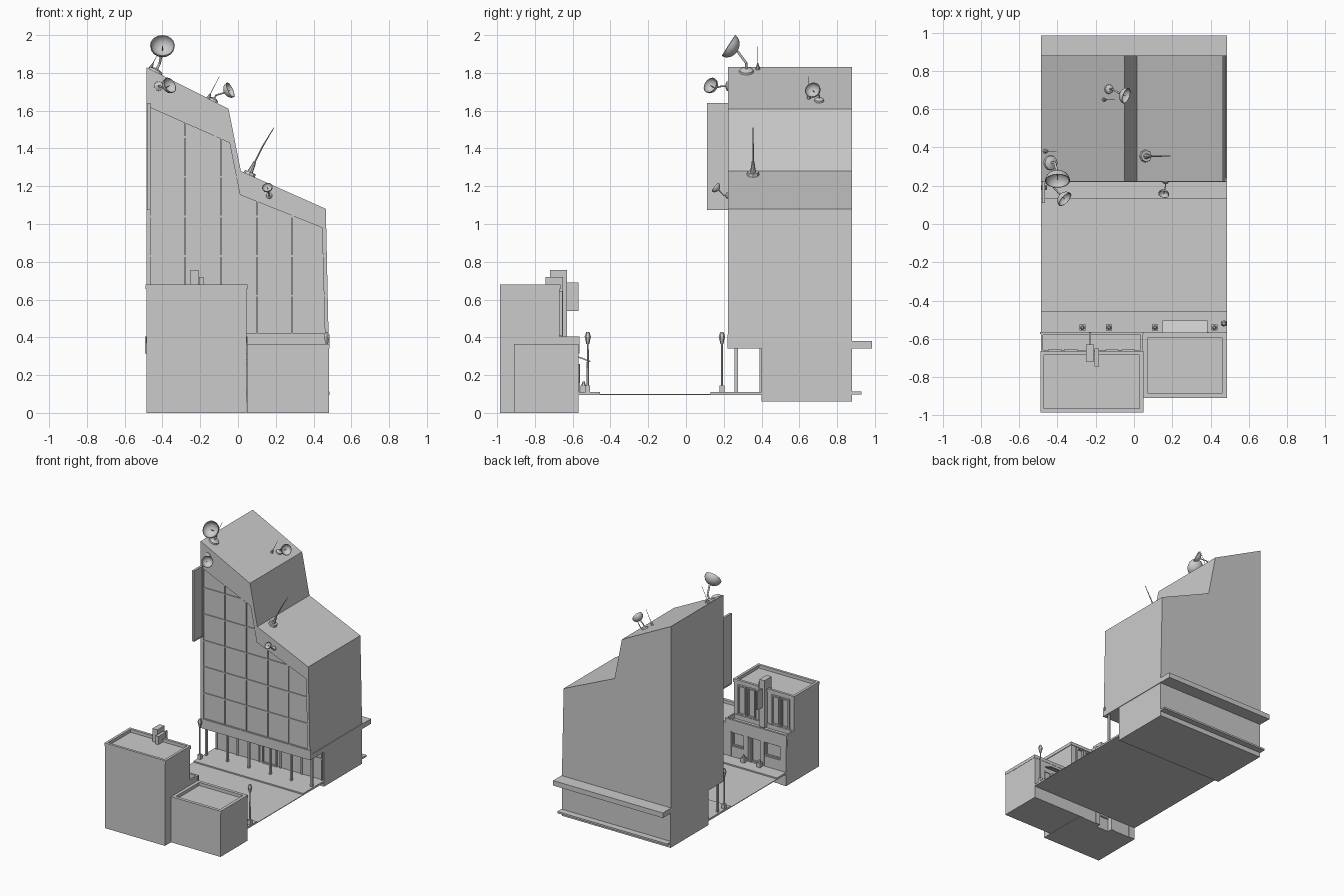
import bpy, bmesh, math
from mathutils import Vector, Matrix

if "Cube" in bpy.data.objects:
    bpy.data.objects.remove(bpy.data.objects["Cube"])


def finish(name, bm, smooth=False):
    bmesh.ops.recalc_face_normals(bm, faces=bm.faces)
    me = bpy.data.meshes.new(name)
    bm.to_mesh(me)
    bm.free()
    for p in me.polygons:
        p.use_smooth = smooth
    ob = bpy.data.objects.new(name, me)
    bpy.context.collection.objects.link(ob)
    return ob


def boxes(name, *bs):
    """One object made of boxes (x0, x1, y0, y1, z0, z1)."""
    bm = bmesh.new()
    for x0, x1, y0, y1, z0, z1 in bs:
        m = Matrix.LocRotScale(Vector(((x0 + x1) / 2, (y0 + y1) / 2, (z0 + z1) / 2)), None,
                               Vector((x1 - x0, y1 - y0, z1 - z0)))
        bmesh.ops.create_cube(bm, size=1, matrix=m)
    return finish(name, bm)


def ring(x0, x1, y0, y1, z0, z1, t):
    """Four boxes forming a rectangular parapet."""
    return [(x0, x1, y0, y0 + t, z0, z1), (x0, x1, y1 - t, y1, z0, z1),
            (x0, x0 + t, y0 + t, y1 - t, z0, z1), (x1 - t, x1, y0 + t, y1 - t, z0, z1)]


def frame(x0, x1, z0, z1, y0, y1, t):
    """Four boxes forming an upright frame."""
    return [(x0, x1, y0, y1, z0, z0 + t), (x0, x1, y0, y1, z1 - t, z1),
            (x0, x0 + t, y0, y1, z0 + t, z1 - t), (x1 - t, x1, y0, y1, z0 + t, z1 - t)]


def prism(name, pts, y0, y1):
    bm = bmesh.new()
    f = bm.faces.new([bm.verts.new((x, y0, z)) for x, z in pts])
    new = bmesh.ops.extrude_face_region(bm, geom=[f])["geom"]
    bmesh.ops.translate(bm, vec=(0, y1 - y0, 0),
                        verts=[v for v in new if isinstance(v, bmesh.types.BMVert)])
    if f.is_valid is False or len(bm.faces) < len(pts) + 2:
        bm.faces.new([v for v in bm.verts if abs(v.co.y - y0) < 1e-6])
    return finish(name, bm)


def rods(name, *rs, seg=8):
    """Tapered rods (start, end, radius0, radius1)."""
    bm = bmesh.new()
    for a, b, r0, r1 in rs:
        a, b = Vector(a), Vector(b)
        d = b - a
        m = Matrix.Translation((a + b) / 2) @ d.to_track_quat('Z', 'Y').to_matrix().to_4x4()
        bmesh.ops.create_cone(bm, cap_ends=True, segments=seg, radius1=r0, radius2=r1,
                              depth=d.length, matrix=m)
    return finish(name, bm)


def lerp(a, pts):
    for (a0, b0), (a1, b1) in zip(pts, pts[1:]):
        if a0 <= a <= a1:
            return b0 + (b1 - b0) * (a - a0) / (a1 - a0)
    return pts[-1][1]


def dish(name, base, normal, rim, aim, r):
    """Bowl with thickness, feed rod, stalk and round foot."""
    base, n, rim, aim = Vector(base), Vector(normal).normalized(), Vector(rim), Vector(aim).normalized()
    depth, seg = 0.85 * r, 16
    m = Matrix.Translation(rim) @ aim.to_track_quat('Z', 'Y').to_matrix().to_4x4()
    bm = bmesh.new()
    prof = [(k * math.sin(a), -k * 0.85 * math.cos(a)) for k, angs in ((r, range(0, 91, 18)), (r * .93, range(90, -1, -18)))
            for a in map(math.radians, angs)]
    vs = [bm.verts.new((max(x, 1e-5), 0, z)) for x, z in prof]
    es = [bm.edges.new(p) for p in zip(vs, vs[1:])]
    bmesh.ops.spin(bm, geom=vs + es, cent=(0, 0, 0), axis=(0, 0, 1), angle=2 * math.pi,
                   steps=seg, use_merge=True)
    bmesh.ops.remove_doubles(bm, verts=bm.verts, dist=1e-4)
    bm.transform(m)
    ob = finish(name + "_bowl", bm, True)
    bpy.context.view_layer.objects.active = ob
    ob.select_set(True)
    bpy.ops.object.shade_smooth_by_angle(angle=math.radians(40))
    ob.select_set(False)
    apex = rim - aim * depth
    elbow = base + n * r * 0.7
    rods(name + "_mount", (base - n * .012, base + n * .006, r * .62, r * .55),
         (base + n * .006, base + n * .014, r * .55, r * .2), (base, elbow, r * .1, r * .1),
         (elbow, apex, r * .1, r * .1), (apex + aim * .004, rim - aim * r * .1, r * .04, r * .04), seg=12)


# tower: stepped, sloping body with a framed glass front
outer = [(-.485, .38), (-.485, 1.83), (-.05, 1.61), (.015, 1.28), (.465, 1.08), (.48, .38)]
inner = [(-.462, .42), (-.462, 1.615), (-.045, 1.43), (.01, 1.155), (.445, .98), (.46, .42)]
prism("tower_body", outer, .232, .88)
bm = bmesh.new()
loops = [[bm.verts.new((x, y, z)) for x, z in pts] for pts, y in
         ((outer, .232), (outer, .222), (inner, .222), (inner, .232))]
for a, b in zip(loops, loops[1:]):
    for i in range(6):
        j = (i + 1) % 6
        bm.faces.new((a[i], a[j], b[j], b[i]))
finish("tower_front_frame", bm)
cols = [-.465, -.28, -.09, .1, .285, .465]
bars = [(x - .005, x + .005, .224, .234, .42, lerp(x, inner[1:5])) for x in cols[1:5]]
right = [(z, x) for x, z in reversed(inner[1:])]
for z in (.62, .83, 1.04, 1.25, 1.46):
    xr = min(lerp(z, right), .455)
    bars.append((-.462, xr, .225, .234, z - .005, z + .005))
boxes("tower_mullions", *bars)

# tower ground floor, slab and entrance columns
boxes("tower_ground_floor", (-.48, .48, .40, .88, .06, .34))
boxes("tower_canopy_slab", (-.485, .485, .225, .985, .34, .38))
boxes("tower_fascia", (-.485, .485, .22, .24, .34, .415))
boxes("tower_columns", *[(x - .008, x + .008, .258, .275, .11, .34) for x in cols])
lobby = [(x - .006, x + .006, .39, .402, .11, .34) for x in cols]
boxes("lobby_window_frames", *lobby, (-.47, .47, .392, .402, .27, .282),
      *frame(-.06, .07, .11, .27, .388, .402, .01))

# blade sign on the tower corner
boxes("tower_blade_sign", (-.478, -.468, .11, .224, 1.075, 1.64))
for x0, x1 in ((-.482, -.478), (-.468, -.464)):
    boxes("blade_sign_edge", *[(x0, x1, y, y + .008, 1.075, 1.64) for y in (.11, .214)],
          (x0, x1, .118, .214, 1.075, 1.083), (x0, x1, .118, .214, 1.632, 1.64))

# street
boxes("road", (-.485, .485, -.57, .40, .095, .10))
boxes("pavements", (-.485, .485, -.57, -.455, .098, .11), (-.485, .485, .13, .40, .098, .11),
      (-.485, .485, .88, .93, .098, .112))

# rooftop dishes and aerials
slope = (.45, 0, .89)
dish("large_dish", (-.435, .32, 1.81), slope, (-.40, .225, 1.945), (.02, -.84, .54), .066)
dish("wall_dish", (-.42, .222, 1.73), (0, -1, 0), (-.36, .128, 1.735), (.65, -.6, .4), .044)
dish("roof_dish", (-.13, .705, 1.655), slope, (-.04, .67, 1.71), (.85, -.3, .4), .043)
dish("small_wall_dish", (.165, .222, 1.15), (0, -1, 0), (.155, .155, 1.195), (-.2, -.75, .6), .029)
rods("tall_aerial", ((.055, .355, 1.25), (.065, .355, 1.275), .036, .03),
     ((.062, .355, 1.27), (.09, .355, 1.33), .016, .007), ((.09, .355, 1.33), (.13, .355, 1.41), .004, .004),
     ((.13, .355, 1.41), (.19, .355, 1.51), .004, .002))
for n, (x, y, z) in (("corner_aerial", (-.465, .38, 1.82)), ("slope_aerial", (-.16, .65, 1.66))):
    rods(n, ((x, y, z), (x + .015, y, z + .03), .012, .004), ((x + .015, y, z + .03), (x + .06, y, z + .12), .002, .001))

# left building: recessed shop front, terrace, upper floor
boxes("left_base", (-.485, .045, -.985, -.61, 0, .37))
boxes("left_shop_piers", *[(a, b, -.61, -.57, 0, .37) for a, b in
      ((-.485, -.43), (-.29, -.26), (-.15, -.11), (0, .045))], (-.43, -.29, -.61, -.575, 0, .19),
      (-.11, 0, -.61, -.575, 0, .19), (-.43, 0, -.61, -.572, .30, .37))
boxes("left_shop_frames", *frame(-.43, -.29, .19, .30, -.60, -.585, .008),
      *frame(-.11, 0, .19, .30, -.60, -.585, .008), *frame(-.255, -.155, .10, .30, -.612, -.60, .01))
boxes("left_shop_sign", (-.492, .05, -.575, -.565, .315, .405))
boxes("terrace_parapet", *ring(-.487, .047, -.672, -.568, .37, .405, .012))
boxes("left_upper_floor", (-.485, .045, -.985, -.67, .37, .655))
boxes("left_roof_parapet", *ring(-.49, .05, -.985, -.665, .655, .68, .02))
wins = []
for x in (-.45, -.365, -.15, -.065):
    wins += frame(x, x + .07, .41, .645, -.672, -.655, .01)
boxes("left_upper_windows", *wins)
boxes("left_facade_tower", (-.252, -.208, -.72, -.63, .38, .757), (-.206, -.182, -.745, -.652, .38, .72))
boxes("left_blade_sign", (-.235, -.225, -.632, -.568, .54, .69))

# right building with awning and door
boxes("right_block", (.047, .483, -.91, -.57, 0, .34))
boxes("right_roof_parapet", *ring(.047, .485, -.91, -.568, .34, .365, .025))
boxes("right_shop_frames", *frame(.15, .24, .16, .26, -.572, -.564, .008),
      *frame(.25, .32, .11, .26, -.572, -.562, .01), *frame(.33, .39, .16, .26, -.572, -.564, .008))
bm = bmesh.new()
rows = [[bm.verts.new((x, y, z)) for y, z in ((-.57, .30), (-.505, .275), (-.505, .268), (-.57, .292))]
        for x in (.15, .385)]
bm.faces.new(rows[0])
bm.faces.new(rows[1])
for i in range(4):
    j = (i + 1) % 4
    bm.faces.new((rows[0][i], rows[0][j], rows[1][j], rows[1][i]))
finish("right_awning", bm)

# planters and street lamps
for x in (-.27, -.13, .11, .42):
    boxes("planter", (x - .016, x + .016, -.558, -.526, .11, .145))
    rods("plant", ((x, -.542, .145), (x, -.542, .165), .012, .006), seg=6)
for x, y in ((.47, -.52), (-.47, .19)):
    boxes("lamp_base", (x - .013, x + .013, y - .013, y + .013, .11, .145))
    rods("street_lamp", ((x, y, .145), (x, y, .37), .006, .005), ((x, y, .365), (x, y, .405), .008, .017),
         ((x, y, .405), (x, y, .428), .017, .008), seg=6)
